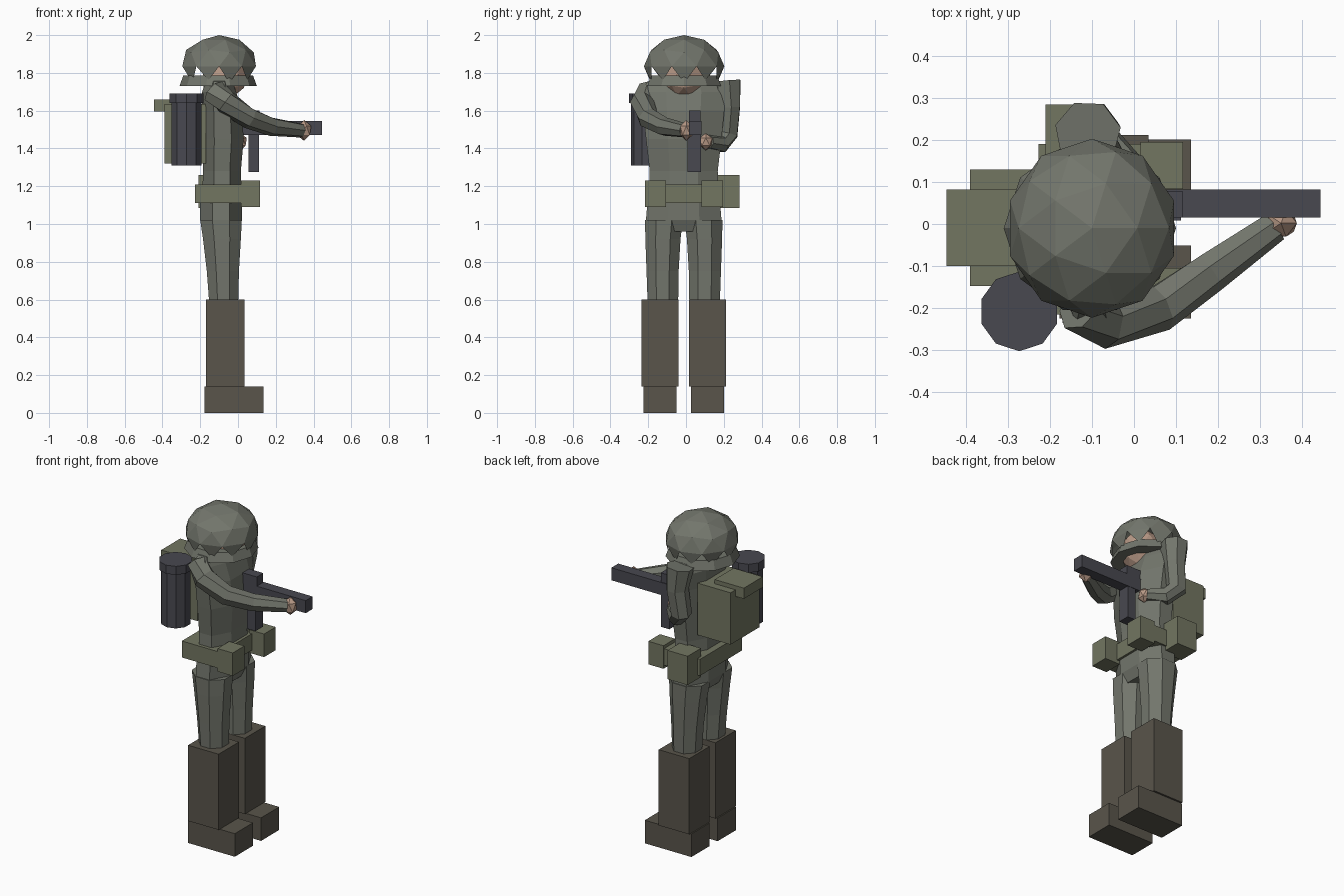
import bpy, bmesh, math
from mathutils import Vector

if "Cube" in bpy.data.objects:
    bpy.data.objects.remove(bpy.data.objects["Cube"])

CY = -0.012  # body mid-plane in y


def material(name, rgb):
    m = bpy.data.materials.new(name)
    m.diffuse_color = (*rgb, 1)
    m.use_nodes = True
    m.node_tree.nodes["Principled BSDF"].inputs["Base Color"].default_value = m.diffuse_color
    return m


CLOTH = material("cloth", (0.17, 0.18, 0.15))
WEBBING = material("webbing", (0.17, 0.18, 0.12))
LEATHER = material("leather", (0.10, 0.09, 0.07))
METAL = material("metal", (0.065, 0.065, 0.08))
SKIN = material("skin", (0.48, 0.32, 0.24))


def finish(name, bm, mat):
    bmesh.ops.recalc_face_normals(bm, faces=bm.faces)
    me = bpy.data.meshes.new(name)
    bm.to_mesh(me)
    bm.free()
    ob = bpy.data.objects.new(name, me)
    me.materials.append(mat)
    bpy.context.collection.objects.link(ob)
    return ob


def box(name, x, y, z, mat):
    bm = bmesh.new()
    bmesh.ops.create_cube(bm, size=1)
    for v in bm.verts:
        v.co = Vector([(a + b) / 2 + c * (b - a) for (a, b), c in zip((x, y, z), v.co)])
    return finish(name, bm, mat)


def skin_rings(name, rings, mat):
    bm = bmesh.new()
    loops = [[bm.verts.new(p) for p in r] for r in rings]
    n = len(loops[0])
    for a, b in zip(loops, loops[1:]):
        for i in range(n):
            j = (i + 1) % n
            bm.faces.new((a[i], a[j], b[j], b[i]))
    bm.faces.new(loops[0])
    bm.faces.new(loops[-1])
    return finish(name, bm, mat)


def stack(name, levels, mat, n=8, turn=0.5):
    """Loft horizontal rings given as (z, cx, cy, rx, ry)."""
    rings = []
    for z, cx, cy, rx, ry in levels:
        k = 1 / math.cos(math.pi / n) if turn else 1
        ang = [(i + turn) * 2 * math.pi / n for i in range(n)]
        rings.append([(cx + k * rx * math.cos(a), cy + k * ry * math.sin(a), z) for a in ang])
    return skin_rings(name, rings, mat)


def limb(name, path, ref, mat, n=7):
    """Loft rings square to a path of (x, y, z, radius)."""
    pts = [Vector(p[:3]) for p in path]
    rings = []
    for i, p in enumerate(pts):
        t = (pts[min(i + 1, len(pts) - 1)] - pts[max(i - 1, 0)]).normalized()
        u = t.cross(Vector(ref)).normalized()
        w = u.cross(t)
        r = path[i][3]
        rings.append([p + r * (u * math.cos(k * 2 * math.pi / n) + w * math.sin(k * 2 * math.pi / n))
                      for k in range(n)])
    return skin_rings(name, rings, mat)


def ball(name, centre, radii, mat, sub=1, cut=None):
    bm = bmesh.new()
    bmesh.ops.create_icosphere(bm, subdivisions=sub, radius=1)
    if cut is not None:
        low = [f for f in bm.faces if f.calc_center_median().z < cut]
        bmesh.ops.delete(bm, geom=low, context='FACES')
    for v in bm.verts:
        v.co = Vector([c + r * a for c, r, a in zip(centre, radii, v.co)])
    return finish(name, bm, mat)


# boots and legs, one per side
for side, s in (("right", -1), ("left", 1)):
    c = CY + s * 0.126
    box(side + "_boot_shaft", (-0.17, 0.035), (c - 0.098, c + 0.098), (0.14, 0.6), LEATHER)
    box(side + "_boot_foot", (-0.177, 0.136), (c - 0.087, c + 0.087), (0, 0.14), LEATHER)
    stack(side + "_leg", [(0.55, -0.075, CY + s * 0.11, 0.075, 0.08),
                          (0.75, -0.08, CY + s * 0.112, 0.085, 0.085),
                          (0.92, -0.085, CY + s * 0.11, 0.1, 0.093),
                          (1.02, -0.09, CY + s * 0.105, 0.11, 0.1)], CLOTH)

# hips and torso
stack("hips", [(0.96, -0.09, CY, 0.085, 0.16), (1.02, -0.09, CY, 0.11, 0.2),
               (1.14, -0.09, CY, 0.112, 0.19)], CLOTH)
stack("torso", [(1.12, -0.085, CY, 0.105, 0.185), (1.28, -0.085, CY, 0.1, 0.18),
                (1.45, -0.08, CY, 0.11, 0.2), (1.6, -0.085, CY, 0.105, 0.215),
                (1.7, -0.1, CY, 0.09, 0.225), (1.755, -0.1, CY, 0.07, 0.19),
                (1.78, -0.09, CY, 0.06, 0.09)], CLOTH)

# arms and hands
limb("right_arm", [(-0.125, -0.19, 1.7, 0.07), (-0.065, -0.232, 1.645, 0.065),
                   (0.06, -0.2, 1.56, 0.057), (0.18, -0.115, 1.515, 0.05),
                   (0.335, -0.005, 1.495, 0.038)], (0, 0, 1), CLOTH)
limb("left_arm", [(-0.11, 0.215, 1.755, 0.08), (-0.1, 0.228, 1.62, 0.064),
                  (-0.12, 0.218, 1.475, 0.06), (-0.07, 0.185, 1.425, 0.05),
                  (0.005, 0.12, 1.435, 0.036)], (0.65, 0.76, 0), CLOTH)
ball("right_hand", (0.35, 0.002, 1.495), (0.042, 0.038, 0.055), SKIN)
ball("left_hand", (0.015, 0.105, 1.435), (0.035, 0.04, 0.045), SKIN)

# head, helmet dome with jagged lower edge, and brim
ball("head", (-0.07, CY, 1.79), (0.12, 0.12, 0.13), SKIN, sub=2)
ball("helmet_dome", (-0.1, -0.01, 1.835), (0.205, 0.213, 0.165), CLOTH, sub=2, cut=-0.25)
stack("helmet_brim", [(1.73, -0.105, -0.01, 0.205, 0.205), (1.785, -0.105, -0.01, 0.185, 0.185)],
      CLOTH, n=10, turn=0)

# belt and pouches
box("belt", (-0.227, 0.035), (-0.215, 0.19), (1.11, 1.21), WEBBING)
box("right_pouch", (0.015, 0.117), (-0.218, -0.105), (1.09, 1.23), WEBBING)
box("left_pouch", (0.015, 0.117), (0.083, 0.195), (1.09, 1.23), WEBBING)
box("side_pouch", (-0.21, -0.075), (0.155, 0.284), (1.085, 1.26), WEBBING)

# backpack
box("backpack", (-0.39, -0.17), (-0.147, 0.13), (1.32, 1.635), WEBBING)
box("backpack_flap", (-0.446, -0.25), (-0.1, 0.082), (1.595, 1.66), WEBBING)

# canister with cap
for name, r, z0, z1 in (("canister", 0.08, 1.31, 1.65), ("canister_cap", 0.09, 1.64, 1.692)):
    stack(name, [(z, -0.273, -0.208, r, r) for z in (z0, z1)], METAL, n=10)

# rifle
box("rifle_body", (-0.02, 0.444), (0.016, 0.082), (1.47, 1.546), METAL)
box("rifle_sight", (0.0, 0.115), (0.016, 0.078), (1.54, 1.602), METAL)
box("rifle_magazine", (0.056, 0.112), (0.008, 0.08), (1.275, 1.475), METAL)
